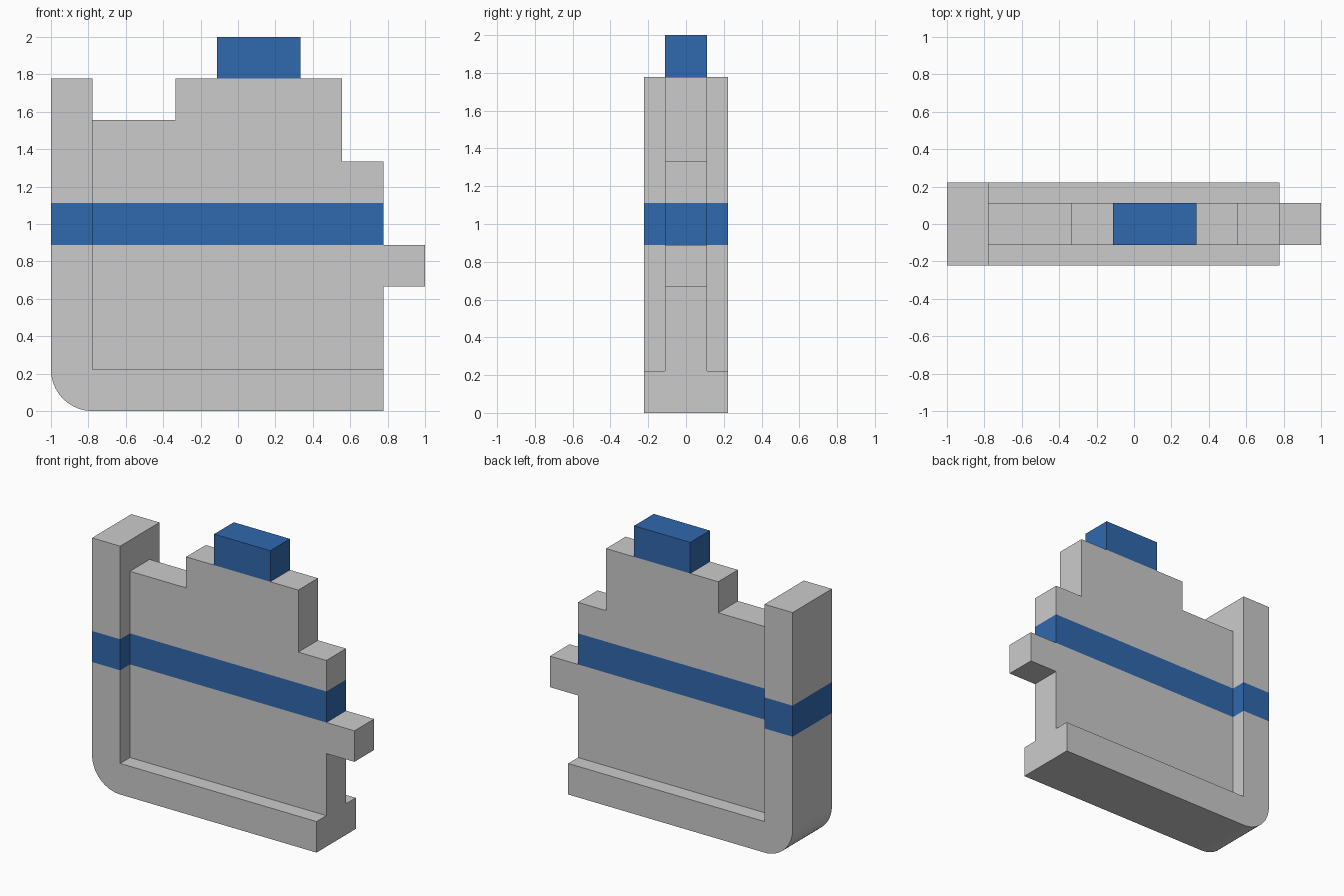
import bpy
import bmesh
from math import cos, sin, pi

if "Cube" in bpy.data.objects:
    bpy.data.objects.remove(bpy.data.objects["Cube"])

U = 2 / 9  # grid module of the design

blue = bpy.data.materials.new("blue")
blue.diffuse_color = (0.03, 0.14, 0.42, 1)
blue.use_nodes = True
blue.node_tree.nodes["Principled BSDF"].inputs["Base Color"].default_value = blue.diffuse_color


def prism(name, profile, half_depth, band=None, all_blue=False):
    """Extrude an (x, z) profile, given in modules, symmetrically along y.
    band = (z0, z1) cuts the solid there and paints the strip blue."""
    bm = bmesh.new()
    face = bm.faces.new([bm.verts.new((x * U, -half_depth * U, z * U)) for x, z in profile])
    ext = bmesh.ops.extrude_face_region(bm, geom=[face], use_keep_orig=True)
    moved = [g for g in ext["geom"] if isinstance(g, bmesh.types.BMVert)]
    bmesh.ops.translate(bm, verts=moved, vec=(0, 2 * half_depth * U, 0))
    if band:
        for z in band:
            bmesh.ops.bisect_plane(bm, geom=bm.verts[:] + bm.edges[:] + bm.faces[:],
                                   plane_co=(0, 0, z * U), plane_no=(0, 0, 1))
    bmesh.ops.recalc_face_normals(bm, faces=bm.faces[:])
    mesh = bpy.data.meshes.new(name)
    if band:
        mesh.materials.append(None)
    if band or all_blue:
        mesh.materials.append(blue)
    if band:
        for f in bm.faces:
            zs = [v.co.z / U for v in f.verts]
            if min(zs) > band[0] - 0.01 and max(zs) < band[1] + 0.01:
                f.material_index = 1
    bm.to_mesh(mesh)
    bm.free()
    obj = bpy.data.objects.new(name, mesh)
    bpy.context.collection.objects.link(obj)
    return obj


def rect(x0, x1, z0, z1):
    return [(x0, z0), (x1, z0), (x1, z1), (x0, z1)]


BAND = (4, 5)

# L-shaped frame with a rounded outer corner
N = 16
corner = [(-3.5 - cos(a), 1 - sin(a)) for a in (i * pi / 2 / N for i in range(N + 1))]
frame = prism("frame", corner + [(3.5, 0), (3.5, 1), (-3.5, 1), (-3.5, 8), (-4.5, 8)], 1, BAND)

# Thin stepped panel held by the frame
prism("stepped_panel", [(-3.5, 1), (3.5, 1), (3.5, 6), (2.5, 6), (2.5, 8),
                        (-1.5, 8), (-1.5, 7), (-3.5, 7)], 0.5, BAND)

# Side peg and blue top block
prism("side_peg", rect(3.5, 4.5, 3, 4), 0.5)
prism("top_block", rect(-0.5, 1.5, 8, 9), 0.5, all_blue=True)

# Smooth only the rounded corner
bpy.ops.object.select_all(action='DESELECT')
frame.select_set(True)
bpy.context.view_layer.objects.active = frame
bpy.ops.object.shade_smooth_by_angle()
